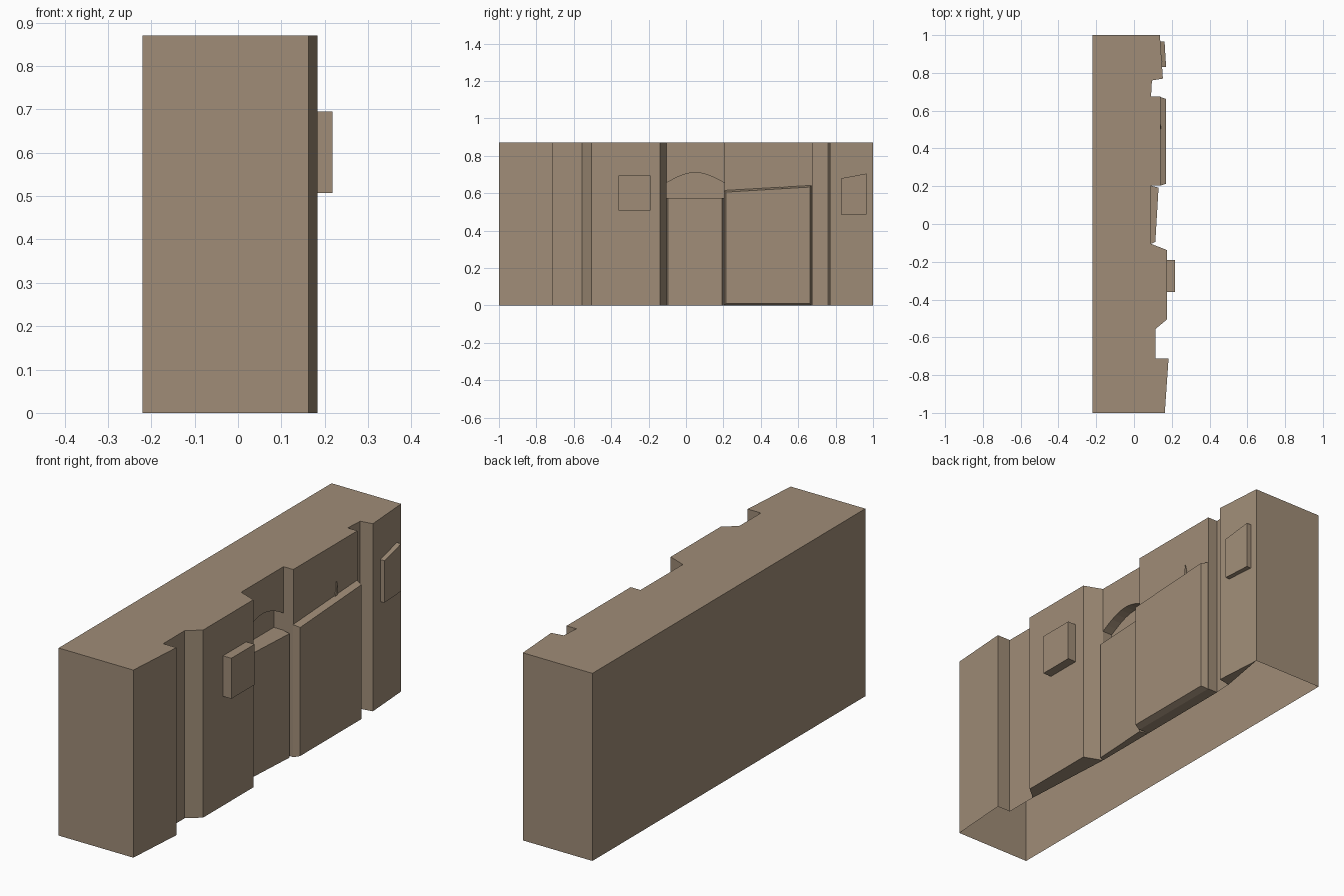
import bpy, bmesh, math

cube = bpy.data.objects.get("Cube")
if cube:
    bpy.data.objects.remove(cube, do_unlink=True)

H = 0.87
stone = bpy.data.materials.new("tan_stone")
stone.use_nodes = True
stone.diffuse_color = (0.35, 0.265, 0.185, 1)
stone.node_tree.nodes["Principled BSDF"].inputs["Base Color"].default_value = stone.diffuse_color


def finish(name, bm):
    bmesh.ops.remove_doubles(bm, verts=bm.verts, dist=0.0005)
    bmesh.ops.recalc_face_normals(bm, faces=bm.faces)
    mesh = bpy.data.meshes.new(name)
    bm.to_mesh(mesh)
    bm.free()
    mesh.materials.append(stone)
    ob = bpy.data.objects.new(name, mesh)
    bpy.context.collection.objects.link(ob)
    return ob


def face(bm, points):
    return bm.faces.new([bm.verts.new(p) for p in points])


def panel(name, back, front):
    """Solid between two matching outlines, without its hidden back."""
    bm = bmesh.new()
    n = len(back)
    for i in range(n):
        j = (i + 1) % n
        face(bm, [back[i], back[j], front[j], front[i]])
    face(bm, front)
    face(bm, back)
    return finish(name, bm)


# Facade plan, from the far back corner along the relief side
plan = [(-0.22, 1), (0.137, 1), (0.153, 0.77), (0.095, 0.76), (0.09, 0.675),
        (0.14, 0.675), (0.14, 0.205), (0.09, 0.205), (0.09, -0.105),
        (0.175, -0.138), (0.175, -0.505), (0.115, -0.555), (0.115, -0.713),
        (0.183, -0.713), (0.163, -1), (-0.22, -1)]
NICHE = 7
left_y, right_y = plan[NICHE][1], plan[NICHE + 1][1]
wall_x, niche_x = 0.09, 0.04
sill, spring, rise = 0.575, 0.655, 0.055

bm = bmesh.new()
face(bm, [(x, y, H) for x, y in plan])
for i, a in enumerate(plan):
    b = plan[(i + 1) % len(plan)]
    if i != NICHE:
        face(bm, [(*a, 0), (*b, 0), (*b, H), (*a, H)])

# Arched niche in the recessed wall
arc = []
for k in range(11):
    t = k / 10
    arc.append((left_y + (right_y - left_y) * t, spring + rise * math.sin(math.pi * t)))
face(bm, [(wall_x, left_y, 0), (wall_x, right_y, 0), (wall_x, right_y, sill), (wall_x, left_y, sill)])
face(bm, [(wall_x, left_y, H)] + [(wall_x, y, z) for y, z in arc] + [(wall_x, right_y, H)])
loop = [(left_y, sill)] + arc + [(right_y, sill)]
face(bm, [(niche_x, y, z) for y, z in loop])
for (y0, z0), (y1, z1) in zip(loop, loop[1:] + loop[:1]):
    face(bm, [(wall_x, y0, z0), (wall_x, y1, z1), (niche_x, y1, z1), (niche_x, y0, z0)])
finish("facade_shell", bm)

# Undersides of the projecting wall sections
bm = bmesh.new()
for strip in ([plan[1], plan[2], plan[3]], plan[4:8], plan[8:12]):
    face(bm, [(x, y, 0) for x, y in strip])
under = finish("projection_undersides", bm)
under.data.flip_normals()
if under.data.polygons[0].normal.z > 0:
    under.data.flip_normals()

# Large leaning door with bevelled rim
panel("large_door",
      [(0.14, 0.203, 0), (0.14, 0.672, 0), (0.14, 0.672, 0.642), (0.14, 0.203, 0.615)],
      [(0.17, 0.213, 0.01), (0.17, 0.662, 0.01), (0.17, 0.662, 0.633), (0.17, 0.213, 0.606)])

# Small door under the arch
panel("small_door",
      [(0.09, 0.203, 0), (0.09, -0.105, 0), (0.09, -0.105, sill), (0.09, 0.203, sill)],
      [(0.13, 0.192, 0), (0.113, -0.095, 0), (0.113, -0.095, sill), (0.13, 0.192, sill)])

# Projecting sign block
sign = [(-0.36, 0.507), (-0.19, 0.507), (-0.19, 0.695), (-0.36, 0.695)]
panel("sign_block", [(0.174, y, z) for y, z in sign], [(0.218, y, z) for y, z in sign])

# Slanted plaque on the end wall
plaque = [(0.83, 0.485), (0.965, 0.485), (0.965, 0.705), (0.83, 0.68)]
panel("end_plaque",
      [(0.149 - (y - 0.83) * 0.07, y, z) for y, z in plaque],
      [(0.17 - (y - 0.83) * 0.06, y, z) for y, z in plaque])

# Small pointed ornament above the large door
spike = [(0.503, 0.63), (0.525, 0.63), (0.528, 0.665), (0.52, 0.695), (0.517, 0.655)]
panel("door_spike", [(0.139, y, z) for y, z in spike], [(0.144, y, z) for y, z in spike])
